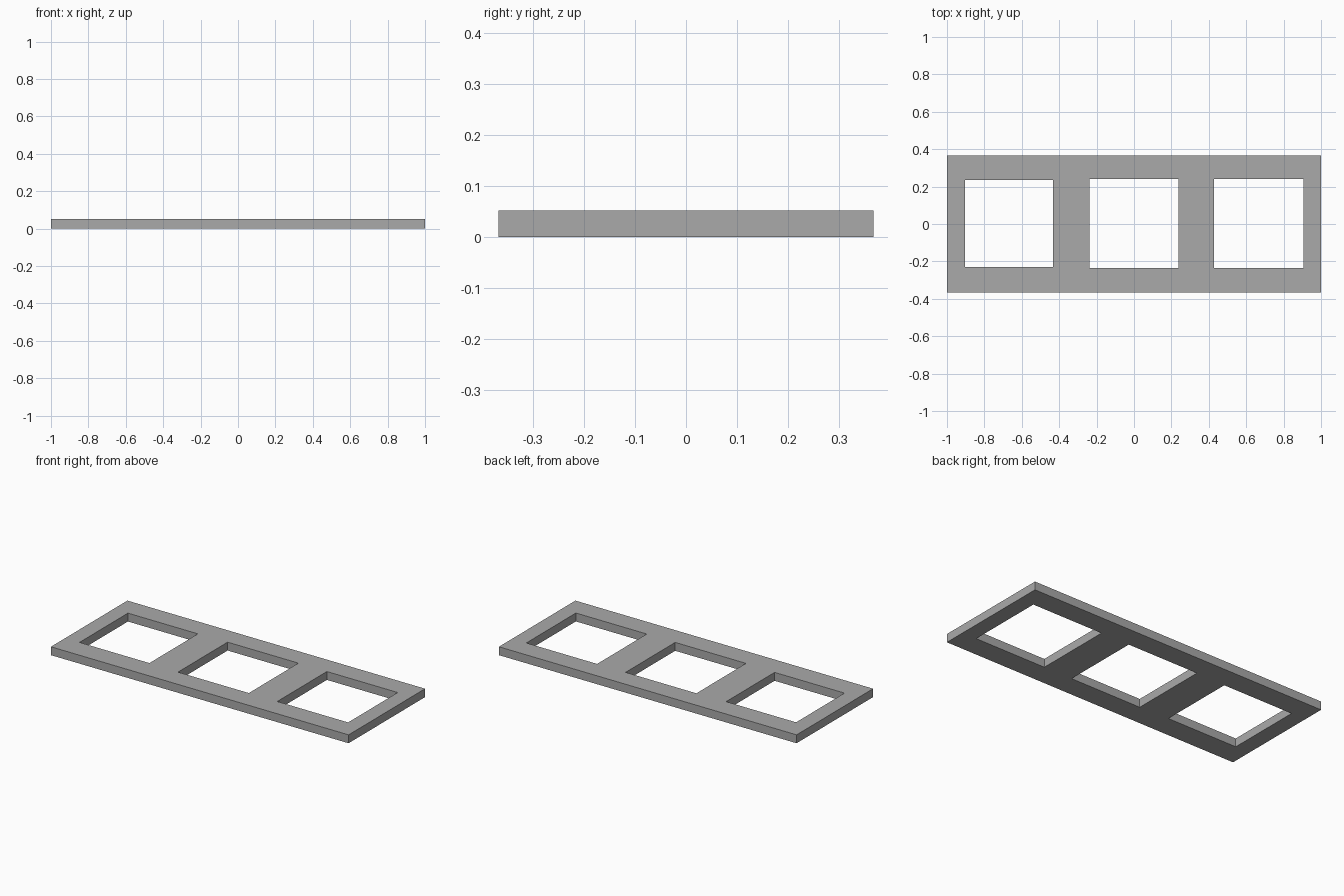
import bpy

cube = bpy.data.objects.get("Cube")
if cube:
    bpy.data.objects.remove(cube, do_unlink=True)

HEIGHT = 0.051

grey = bpy.data.materials.new("plain grey")
grey.use_nodes = True
colour = (0.4, 0.4, 0.4, 1)
grey.diffuse_color = colour
grey.node_tree.nodes["Principled BSDF"].inputs["Base Color"].default_value = colour

# Flat outline with window openings, filled and extruded into a solid plate
outline = bpy.data.curves.new("frame_outline", "CURVE")
outline.dimensions = "2D"
outline.fill_mode = "BOTH"
outline.extrude = HEIGHT / 2
outline.materials.append(grey)


def add_rectangle(x0, x1, y0, y1):
    spline = outline.splines.new("POLY")
    corners = [(x0, y0), (x1, y0), (x1, y1), (x0, y1)]
    spline.points.add(len(corners) - 1)
    for point, (x, y) in zip(spline.points, corners):
        point.co = (x, y, 0, 1)
    spline.use_cyclic_u = True
    spline.use_smooth = False


# Outer edge
add_rectangle(-1, 1, -0.367, 0.367)

# Three square openings
add_rectangle(-0.904, -0.434, -0.23, 0.235)
add_rectangle(-0.238, 0.238, -0.236, 0.24)
add_rectangle(0.429, 0.905, -0.236, 0.24)

frame = bpy.data.objects.new("window_frame_plate", outline)
frame.location.z = HEIGHT / 2
bpy.context.collection.objects.link(frame)

# Turn the outline into a plain mesh and weld its edges
bpy.ops.object.select_all(action="DESELECT")
frame.select_set(True)
bpy.context.view_layer.objects.active = frame
bpy.ops.object.convert(target="MESH")
frame = bpy.context.object
weld = frame.modifiers.new("weld_edges", "WELD")
weld.merge_threshold = 0.0005
bpy.ops.object.shade_flat()
